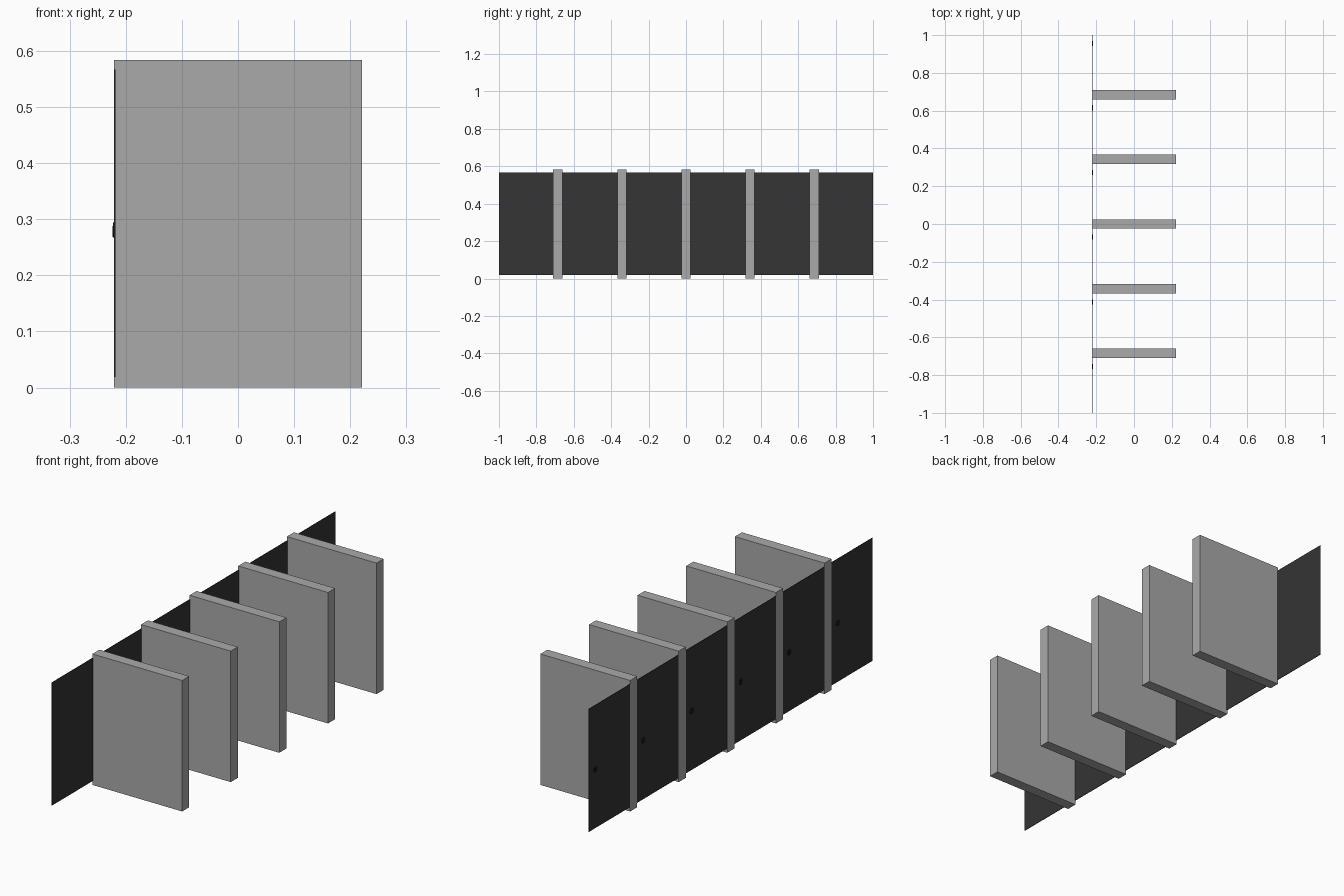
import bpy, math
from mathutils import Matrix

if "Cube" in bpy.data.objects:
    bpy.data.objects.remove(bpy.data.objects["Cube"])


def material(name, rgb):
    m = bpy.data.materials.new(name)
    m.diffuse_color = (*rgb, 1)
    m.use_nodes = True
    m.node_tree.nodes["Principled BSDF"].inputs["Base Color"].default_value = m.diffuse_color
    return m


GREY = material("panel_grey", (0.40, 0.40, 0.40))
DARK = material("door_charcoal", (0.035, 0.035, 0.035))
BLACK = material("latch_black", (0.01, 0.01, 0.01))


def box(name, lo, hi, mat):
    size = [b - a for a, b in zip(lo, hi)]
    mid = [(a + b) / 2 for a, b in zip(lo, hi)]
    bpy.ops.mesh.primitive_cube_add(size=1, location=mid)
    ob = bpy.context.object
    ob.name = name
    ob.scale = size
    bpy.ops.object.transform_apply(location=False, rotation=False, scale=True)
    ob.data.materials.append(mat)
    return ob


PITCH, HALF = 0.3425, 0.0248      # panel spacing and half thickness
DEPTH, HEIGHT = 0.2214, 0.584

# Dividing panels
for i in range(-2, 3):
    y = i * PITCH
    box(f"divider_{i + 3}", (-DEPTH, y - HALF, 0), (DEPTH, y + HALF, HEIGHT), GREY)

# Thin doors filling the bays between and beyond the dividers, each with a latch
for i in range(6):
    y = (i - 2.5) * PITCH
    lo = -1 if i == 0 else y - PITCH / 2 + HALF
    hi = 1 if i == 5 else y + PITCH / 2 - HALF
    box(f"door_{i + 1}", (-0.2208, lo, 0.019), (-0.2182, hi, 0.567), DARK)
    # round latch plate with a small turn bar
    bpy.ops.mesh.primitive_cylinder_add(vertices=20, radius=0.0135, depth=0.002,
                                        location=(-0.2215, hi - 0.045, 0.281),
                                        rotation=(0, math.pi / 2, 0))
    plate = bpy.context.object
    plate.name = f"latch_plate_{i + 1}"
    plate.data.materials.append(BLACK)
    box(f"latch_bar_{i + 1}", (-0.2235, hi - 0.048, 0.268), (-0.222, hi - 0.042, 0.288), BLACK)
